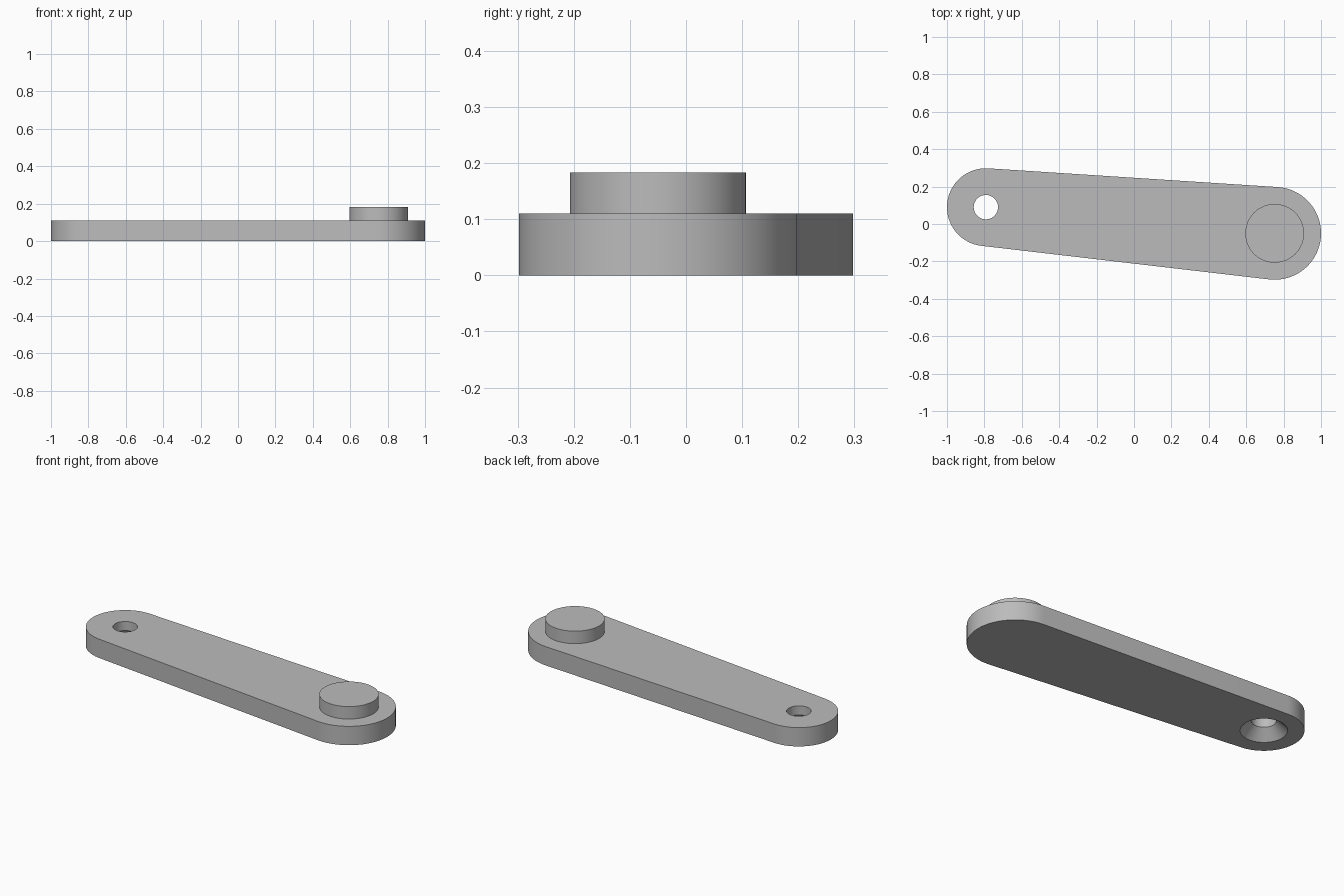
import bpy, bmesh, math

if "Cube" in bpy.data.objects:
    bpy.data.objects.remove(bpy.data.objects["Cube"])

SEGS = 64
T = 0.11                                  # arm thickness
SMALL, R_SMALL = (-0.792, 0.09), 0.208    # end with the hole
LARGE, R_LARGE = (0.752, -0.05), 0.248    # end with the boss

grey = bpy.data.materials.new("grey")
grey.diffuse_color = (0.5, 0.5, 0.5, 1)
grey.use_nodes = True
grey.node_tree.nodes["Principled BSDF"].inputs["Base Color"].default_value = grey.diffuse_color


def arc(c, r, a0, a1, n):
    return [(c[0] + r * math.cos(a0 + (a1 - a0) * i / n),
             c[1] + r * math.sin(a0 + (a1 - a0) * i / n)) for i in range(n + 1)]


def circle(c, r):
    return arc(c, r, 0, 2 * math.pi, SEGS)[:-1]


def loft(name, layers):
    """Solid through a stack of (outline, z) layers, capped at both ends."""
    bm = bmesh.new()
    rings = [[bm.verts.new((x, y, z)) for x, y in pts] for pts, z in layers]
    for lo, hi in zip(rings, rings[1:]):
        n = len(lo)
        for i in range(n):
            j = (i + 1) % n
            bm.faces.new((lo[i], lo[j], hi[j], hi[i]))
    bm.faces.new(rings[0][::-1])
    bm.faces.new(rings[-1])
    mesh = bpy.data.meshes.new(name)
    bm.to_mesh(mesh)
    bm.free()
    mesh.materials.append(grey)
    ob = bpy.data.objects.new(name, mesh)
    bpy.context.collection.objects.link(ob)
    return ob


def activate(ob):
    bpy.ops.object.select_all(action='DESELECT')
    ob.select_set(True)
    bpy.context.view_layer.objects.active = ob


# Arm: two end arcs joined by their outer tangents
dx, dy = LARGE[0] - SMALL[0], LARGE[1] - SMALL[1]
axis = math.atan2(dy, dx)
half = math.acos((R_SMALL - R_LARGE) / math.hypot(dx, dy))
outline = (arc(LARGE, R_LARGE, axis - half, axis + half, 40)
           + arc(SMALL, R_SMALL, axis + half, axis - half + 2 * math.pi, 40))
arm = loft("arm", [(outline, 0), (outline, T)])

# Hole, countersunk from below
cutter = loft("hole_cutter", [(circle(SMALL, 0.132), -0.01),
                              (circle(SMALL, 0.065), 0.057),
                              (circle(SMALL, 0.065), T + 0.02)])
cutter.hide_render = True
activate(arm)
mod = arm.modifiers.new("hole", 'BOOLEAN')
mod.operation, mod.solver, mod.object = 'DIFFERENCE', 'EXACT', cutter
bpy.ops.object.modifier_apply(modifier=mod.name)
bpy.data.objects.remove(cutter)

# Round boss on the large end
boss = loft("boss", [(circle(LARGE, 0.157), T), (circle(LARGE, 0.157), 0.183)])

for ob in (arm, boss):
    activate(ob)
    bpy.ops.object.shade_smooth_by_angle(angle=math.radians(30))
